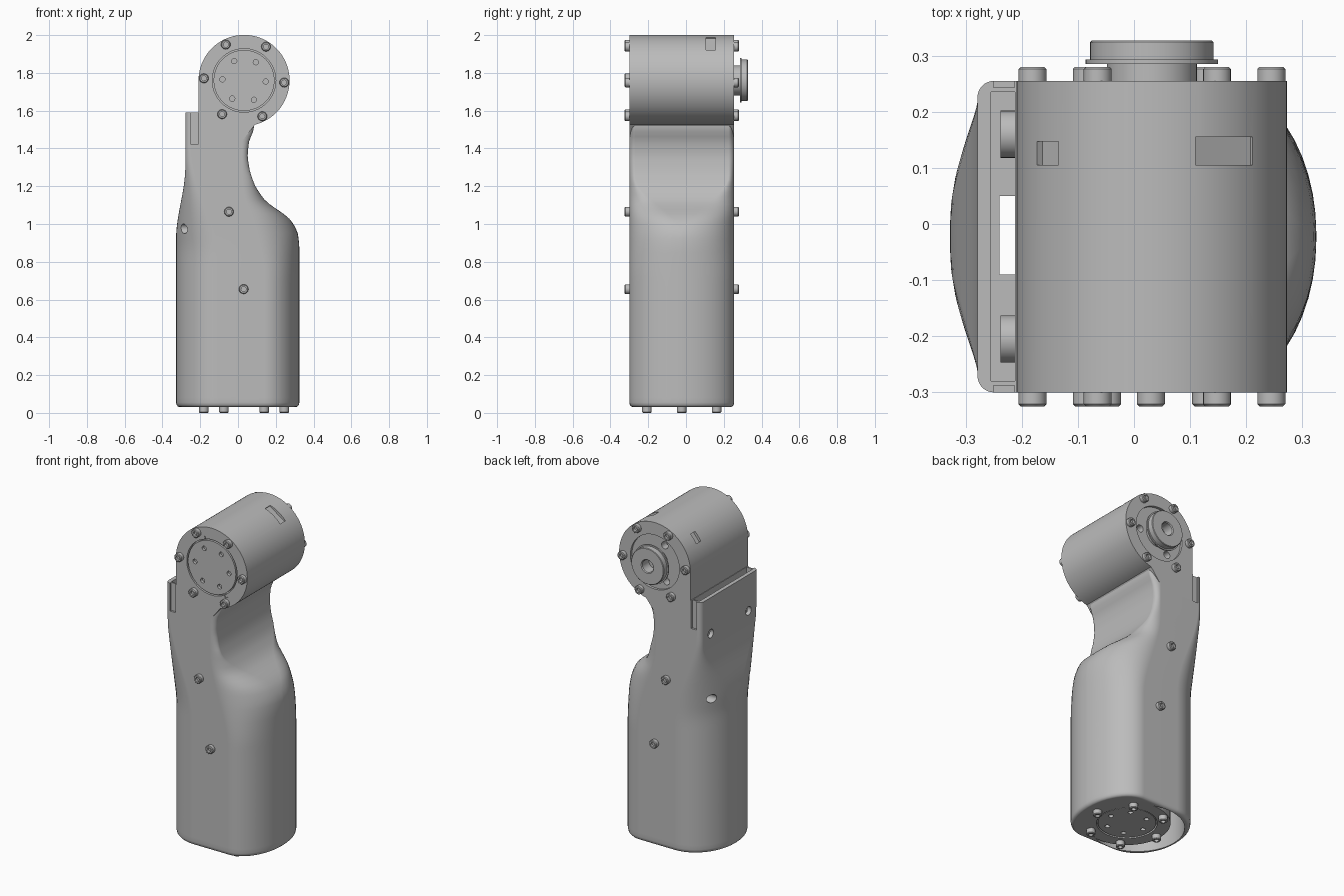
import bpy, bmesh
from math import sin, cos, pi, radians
from mathutils import Vector

cube = bpy.data.objects.get("Cube")
if cube:
    bpy.data.objects.remove(cube, do_unlink=True)

grey = bpy.data.materials.new("machined grey")
grey.use_nodes = True
tone = (0.5, 0.5, 0.5, 1)
grey.diffuse_color = tone
for node in grey.node_tree.nodes:
    if node.type == 'BSDF_PRINCIPLED':
        node.inputs["Base Color"].default_value = tone

X, Y, Z = Vector((1, 0, 0)), Vector((0, 1, 0)), Vector((0, 0, 1))
MID, HALF = -0.0225, 0.2775          # depth centre and half depth
FRONT, BACK = MID - HALF, MID + HALF
RAD, BOLT_RING, HOLE_RING = 0.241, 0.213, 0.115
HEAD = Vector((0.032, 0, 1.76))
parts = []


# ---------- helpers ----------
def finish(name, bm, keep=True):
    bmesh.ops.remove_doubles(bm, verts=bm.verts, dist=1e-5)
    bmesh.ops.recalc_face_normals(bm, faces=bm.faces)
    mesh = bpy.data.meshes.new(name)
    bm.to_mesh(mesh)
    bm.free()
    mesh.materials.append(grey)
    obj = bpy.data.objects.new(name, mesh)
    bpy.context.scene.collection.objects.link(obj)
    if keep:
        parts.append(obj)
    else:
        obj.hide_render = True
    return obj


def loft(name, rings, keep=True):
    bm = bmesh.new()
    loops = [[bm.verts.new(p) for p in ring] for ring in rings]
    n = len(loops[0])
    for low, high in zip(loops, loops[1:]):
        for i in range(n):
            j = (i + 1) % n
            bm.faces.new((low[i], low[j], high[j], high[i]))
    bm.faces.new(loops[0][::-1])
    bm.faces.new(loops[-1])
    return finish(name, bm, keep)


def lathe(name, profile, origin, axis, keep=True, steps=32):
    turn = Z.rotation_difference(axis)
    bm = bmesh.new()
    rings = []
    for k in range(steps):
        a = 2 * pi * k / steps
        rings.append([bm.verts.new(Vector(origin) + turn @ Vector((r * cos(a), r * sin(a), h)))
                      for r, h in profile])
    for k in range(steps):
        one, two = rings[k], rings[(k + 1) % steps]
        for i in range(len(profile) - 1):
            bm.faces.new((one[i], two[i], two[i + 1], one[i + 1]))
    return finish(name, bm, keep)


def cylinder(name, r, origin, axis, start, end, keep=True, steps=32):
    return lathe(name, [(0, start), (r, start), (r, end), (0, end)], origin, axis, keep, steps)


def prism(name, outline, y0, y1, keep=True):
    return loft(name, [[(x, y, z) for x, z in outline] for y in (y0, y1)], keep)


def cutter_box(lo, hi):
    (a, b, c), (d, e, f) = lo, hi
    return prism("cutter", [(a, c), (d, c), (d, f), (a, f)], b, e, False)


def cut(obj, cutters):
    for c in cutters:
        mod = obj.modifiers.new("cut", 'BOOLEAN')
        mod.operation, mod.solver, mod.object = 'DIFFERENCE', 'EXACT', c
    bpy.context.view_layer.update()
    graph = bpy.context.evaluated_depsgraph_get()
    mesh = bpy.data.meshes.new_from_object(obj.evaluated_get(graph))
    obj.modifiers.clear()
    obj.data = mesh
    for c in cutters:
        bpy.data.objects.remove(c, do_unlink=True)


def circle(centre, u, v, r, phase):
    return [centre + r * (u * cos(phase + k * pi / 3) + v * sin(phase + k * pi / 3)) for k in range(6)]


def bolt(name, at, axis, tall):
    lathe(name, [(0, -0.01), (0.025, -0.01), (0.025, tall - 0.004), (0.021, tall), (0.013, tall),
                 (0.013, tall - 0.014), (0, tall - 0.014)], at, axis, steps=20)


def cover_disc(owner, name, centre, axis, u, v, phase):
    # round recess holding a drilled disc
    cut(owner, [cylinder("cutter", 0.168, centre, axis, -0.02, 0.05, False, 64)])
    disc = cylinder(name, 0.161, centre, axis, -0.03, -0.003, True, 64)
    cut(disc, [cylinder("cutter", 0.014, p, axis, -0.02, 0.02, False, 16)
               for p in circle(centre, u, v, HOLE_RING, phase)])


def ease(z, start, end):
    t = min(1, max(0, (z - start) / (end - start)))
    return t * t * (3 - 2 * t)


def mix(a, b, t):
    return a + (b - a) * t


# ---------- arm body: lofted shell ----------
CURVE = [(0, .325), (.88, .325), (.95, .318), (1, .295), (1.04, .262), (1.075, .21), (1.12, .145),
         (1.2, .09), (1.28, .062), (1.36, .05), (1.44, .058), (1.5, .085), (2, .085)]


def right_edge(z):
    def at(q):
        for (z0, x0), (z1, x1) in zip(CURVE, CURVE[1:]):
            if q <= z1:
                return mix(x0, x1, max(0, (q - z0) / (z1 - z0)))
    return (at(z - 0.015) + at(z) + at(z + 0.015)) / 3


def section(z, inset):
    h = HALF - inset
    right, left = right_edge(z) - inset, mix(-0.328, -0.279, ease(z, 0.92, 1.3)) + inset
    flat_r = min(mix(0.14, 0.02, ease(z, 0.7, 1.25)), right - 0.03)
    flat_l = mix(-0.1, -0.25, ease(z, 0.8, 1.4))
    round_r = mix(h * 0.98, 0.03, ease(z, 0.95, 1.25))
    round_l = mix(h * 0.98, 0.03, ease(z, 0.85, 1.35))
    quarter = [i * pi / 24 for i in range(13)]

    def corner(flat, edge, b, side, angles):
        return [(flat + (edge - flat) * cos(t), MID + side * (h - b + b * sin(t)), z) for t in angles]
    return (corner(flat_r, right, round_r, 1, quarter) + corner(flat_l, left, round_l, 1, quarter[::-1])
            + corner(flat_l, left, round_l, -1, quarter) + corner(flat_r, right, round_r, -1, quarter[::-1]))


rims = [(0.03, 0.02), (0.034, 0.01), (0.042, 0.003), (0.055, 0)]
rings = [section(z, inset) for z, inset in rims]
rings += [section(mix(0.055, 1.59, k / 60), 0) for k in range(1, 61)]
body = loft("arm_shell", rings)

cutters = [
    cylinder("cutter", 0.26, (-0.045, MID, 0), Z, -0.1, 0.9, False, 64),       # hollow base
    cutter_box((-0.24, -0.09, 0.8), (-0.207, 0.05, 1.4)),                      # inner channel
    cutter_box((-0.255, FRONT + 0.02, 1.25), (-0.212, BACK - 0.02, 1.7)),      # gap behind the plate
    cutter_box((-0.25, FRONT - 0.1, 1.42), (-0.213, FRONT + 0.012, 1.7)),      # side notches
    cutter_box((-0.25, BACK - 0.012, 1.42), (-0.213, BACK + 0.1, 1.7)),
]
SCREWS = (-0.205, 0.16)
for y in SCREWS:
    for z in (0.975, 1.37):
        cutters.append(cylinder("cutter", 0.026, (0, y, z), -X, 0.225, 0.5, False, 24))
cut(body, cutters)
for y in SCREWS:
    cylinder("plate_boss", 0.042, (0, y, 1.37), -X, 0.2, 0.238)

# ---------- head: round housing with a straight flank ----------
arc = [radians(mix(-76, 180, k / 72)) for k in range(73)]
outline = [(HEAD.x + RAD * cos(a), HEAD.z + RAD * sin(a)) for a in arc]
outline += [(HEAD.x - RAD, 1.45), (0.03, 1.45)]
head = prism("head_housing", outline, FRONT, BACK)


def window(angle, width, y0, y1):
    # shallow window pocket in the curved side
    out = Vector((cos(angle), 0, sin(angle)))
    along = Vector((-out.z, 0, out.x)) * width / 2
    corners = [HEAD + out * r + along * s for r, s in ((.226, -1), (.3, -1), (.3, 1), (.226, 1))]
    return prism("cutter", [(p.x, p.z) for p in corners], y0, y1, False)


sweep = [radians(mix(-60, 105, k / 32)) for k in range(33)]
pie = [(HEAD.x + 0.187 * cos(a), HEAD.z + 0.187 * sin(a)) for a in sweep] + [(HEAD.x, HEAD.z)]
cut(head, [window(radians(56.5), 0.122, 0.105, 0.155),
           window(radians(141), 0.062, 0.105, 0.147),
           prism("cutter", pie, FRONT - 0.1, FRONT + 0.006, False)])

# front disc, rear recess and output hub
tilt = radians(-3)
front_centre, back_centre = HEAD + Y * FRONT, HEAD + Y * BACK
cover_disc(head, "front_disc", front_centre, -Y, X, Z, tilt)
cut(head, [cylinder("cutter", 0.165, back_centre, Y, -0.015, 0.1, False, 64)])
cut(head, [cylinder("cutter", 0.022, p, Y, -0.06, 0.1, False, 16)
           for p in circle(back_centre, X, Z, 0.125, tilt)[::2]])
lathe("output_hub", [(0, 0), (.08, 0), (.08, .045), (.118, .045), (.118, .053), (.11, .053),
                     (.11, .084), (.107, .087), (.042, .087), (.037, .082), (.037, .02), (0, .02)],
      HEAD + Y * 0.24, Y, steps=64)

# ---------- base flange ----------
base_centre = Vector((HEAD.x, MID, 0.032))
flange = cylinder("base_flange", RAD, base_centre, Z, 0, 0.6, True, 64)
cover_disc(flange, "base_disc", base_centre, -Z, X, Y, 0)

# ---------- bolts ----------
for p in circle(base_centre, X, Y, BOLT_RING, 0):
    bolt("base_bolt", p, -Z, 0.032)
body_spots = [Vector((-0.048, 0, 1.065)), Vector((0.03, 0, 0.655))]
for p in circle(HEAD, X, Z, BOLT_RING, tilt) + body_spots:
    bolt("front_bolt", p + Y * FRONT, -Y, 0.025)
    bolt("back_bolt", p + Y * BACK, Y, 0.025)

# ---------- shading ----------
for obj in bpy.context.view_layer.objects:
    obj.select_set(obj in parts)
bpy.context.view_layer.objects.active = body
bpy.ops.object.shade_smooth_by_angle(angle=radians(30))
for obj in (body, head, flange):
    mod = obj.modifiers.new("even shading", 'WEIGHTED_NORMAL')
    mod.keep_sharp = True
